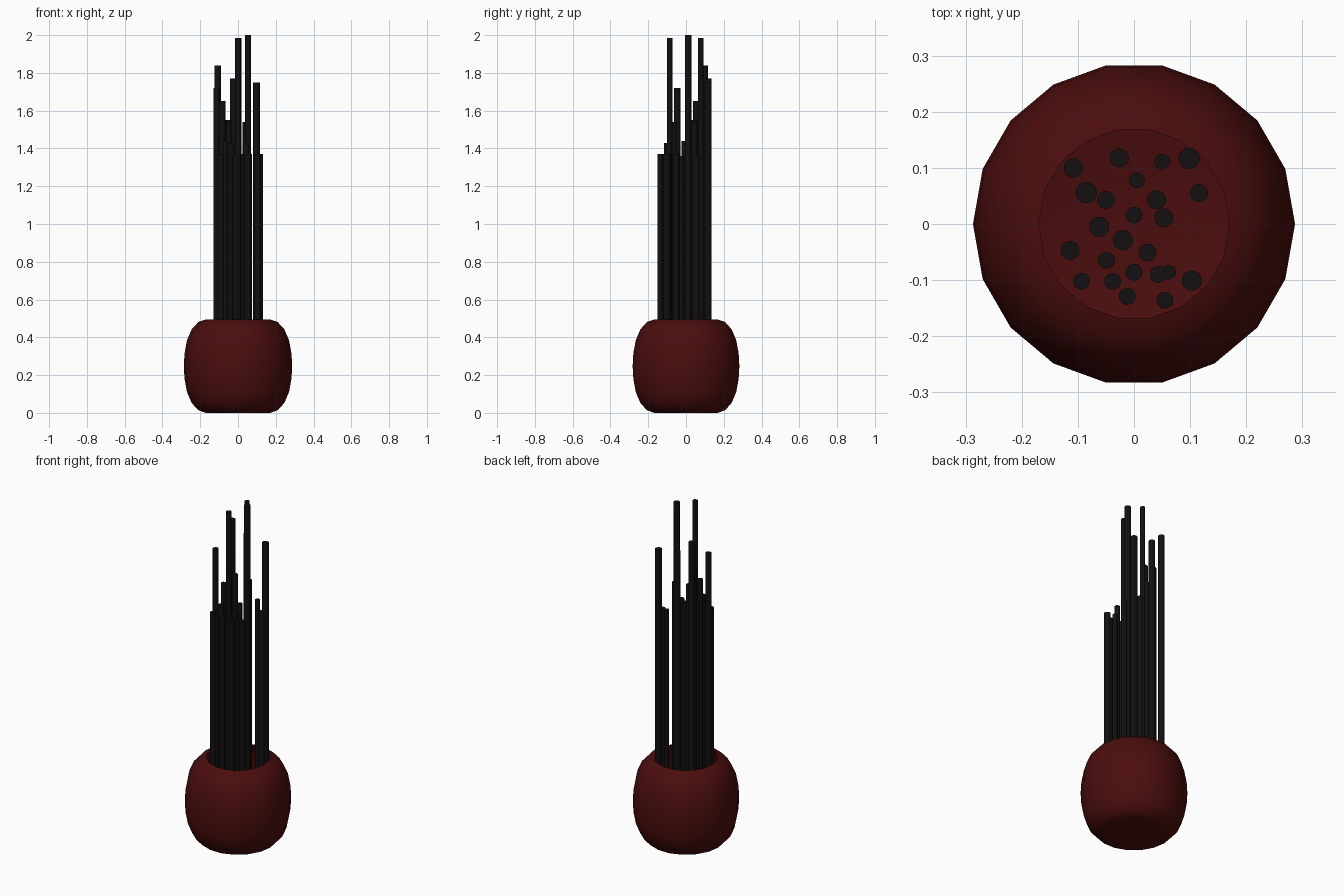
import bpy, bmesh, math


def material(name, color):
    m = bpy.data.materials.new(name)
    m.diffuse_color = (*color, 1)
    return m


def add_object(name, bm, mat):
    bmesh.ops.recalc_face_normals(bm, faces=bm.faces)
    mesh = bpy.data.meshes.new(name)
    bm.to_mesh(mesh)
    bm.free()
    mesh.materials.append(mat)
    obj = bpy.data.objects.new(name, mesh)
    bpy.context.collection.objects.link(obj)
    bpy.ops.object.select_all(action='DESELECT')
    obj.select_set(True)
    bpy.context.view_layer.objects.active = obj
    bpy.ops.object.shade_smooth_by_angle(angle=math.radians(40))
    return obj


red = material("dark_red", (0.07, 0.004, 0.004))
black = material("black", (0.006, 0.005, 0.005))

# Rounded 18-sided vase, open at the top with a closed bottom
SIDES = 18
profile = [(0.17, 0.0), (0.21, 0.014), (0.245, 0.052), (0.27, 0.11), (0.283, 0.18), (0.287, 0.247),
           (0.283, 0.315), (0.27, 0.385), (0.245, 0.443), (0.21, 0.481), (0.17, 0.495)]
bm = bmesh.new()
rings = [[bm.verts.new((r * math.cos(i * math.tau / SIDES), r * math.sin(i * math.tau / SIDES), z))
          for i in range(SIDES)] for r, z in profile]
for a, b in zip(rings, rings[1:]):
    for i in range(SIDES):
        j = (i + 1) % SIDES
        bm.faces.new((a[i], a[j], b[j], b[i]))
bm.faces.new(rings[0][::-1])
add_object("vase", bm, red)

# Upright sticks: x, y, radius, top height
sticks = [
    (-0.108, 0.100, 0.017, 1.84), (-0.026, 0.118, 0.017, 1.77), (0.050, 0.111, 0.014, 1.40),
    (0.098, 0.117, 0.019, 1.75), (0.005, 0.078, 0.014, 1.985), (-0.085, 0.056, 0.019, 1.65),
    (-0.050, 0.043, 0.016, 1.55), (0.040, 0.043, 0.017, 1.54), (0.116, 0.055, 0.016, 1.37),
    (0.000, 0.016, 0.015, 1.40), (0.053, 0.011, 0.017, 2.00), (-0.062, -0.005, 0.018, 1.44),
    (-0.020, -0.029, 0.018, 1.36), (0.024, -0.051, 0.016, 1.37), (-0.114, -0.047, 0.017, 1.72),
    (-0.049, -0.065, 0.015, 1.54), (0.000, -0.086, 0.015, 1.985), (0.043, -0.090, 0.015, 1.43),
    (0.062, -0.086, 0.013, 1.37), (0.103, -0.101, 0.018, 1.37), (-0.093, -0.102, 0.015, 1.37),
    (-0.038, -0.102, 0.015, 1.43), (-0.012, -0.129, 0.015, 1.37), (0.055, -0.136, 0.015, 1.37)]
BASE = 0.01
for n, (x, y, r, top) in enumerate(sticks, 1):
    bm = bmesh.new()
    bmesh.ops.create_cone(bm, cap_ends=True, segments=16, radius1=r, radius2=r, depth=top - BASE)
    bmesh.ops.translate(bm, verts=bm.verts, vec=(x, y, (top + BASE) / 2))
    add_object(f"stick_{n}", bm, black)
